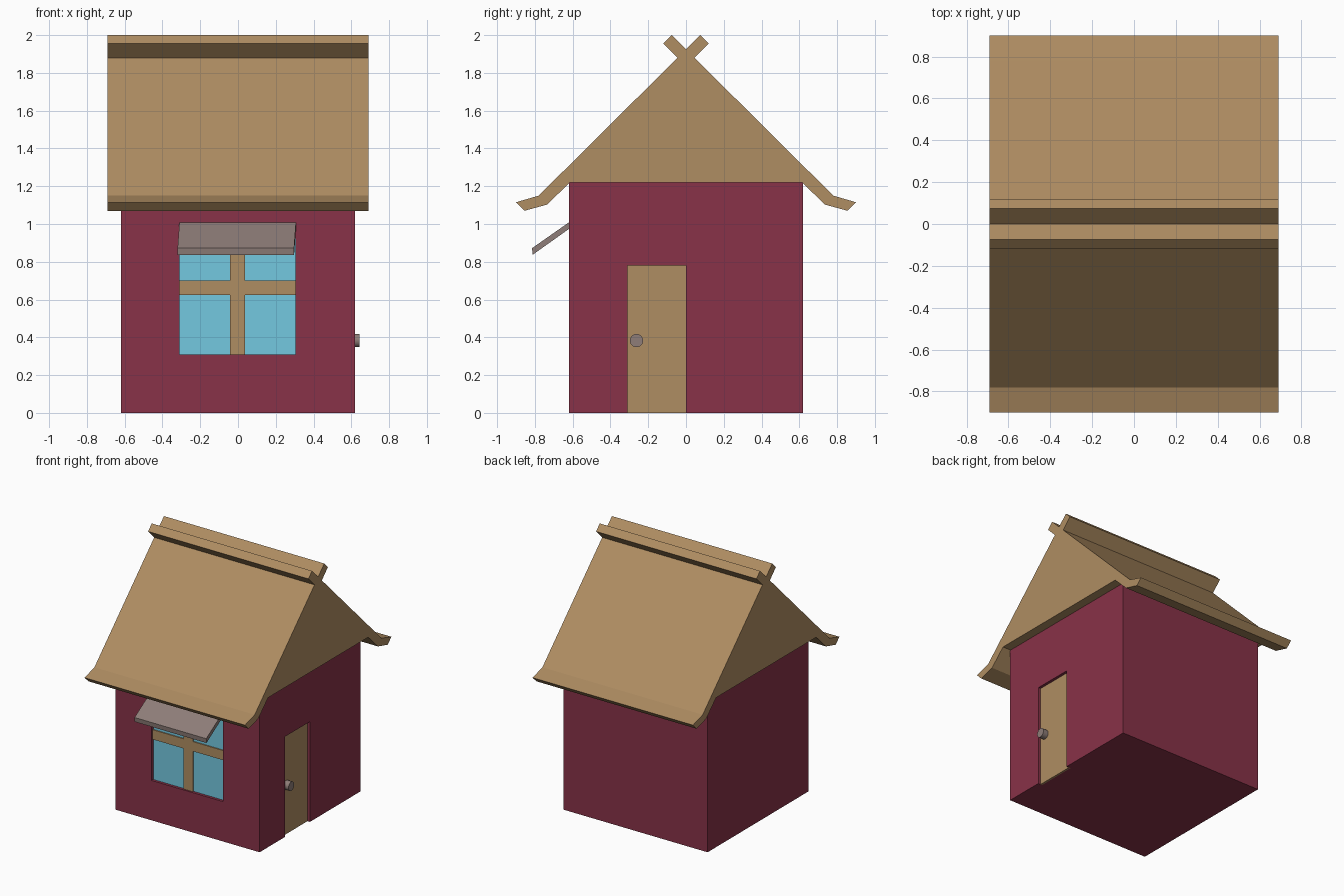
import bpy
import bmesh
from math import pi
from mathutils import Matrix

if "Cube" in bpy.data.objects:
    bpy.data.objects.remove(bpy.data.objects["Cube"], do_unlink=True)


def material(name, rgb):
    # sRGB bytes to linear values
    lin = [((c / 255 + 0.055) / 1.055) ** 2.4 for c in rgb]
    mat = bpy.data.materials.new(name)
    mat.use_nodes = True
    mat.diffuse_color = (*lin, 1)
    mat.node_tree.nodes["Principled BSDF"].inputs["Base Color"].default_value = (*lin, 1)
    return mat


WOOD = material("tan wood", (175, 141, 98))
WALL = material("wine red wall", (136, 50, 72))
GLASS = material("light blue glass", (116, 200, 224))
GREY = material("warm grey", (142, 125, 120))


def finish(name, bm, mat):
    bmesh.ops.recalc_face_normals(bm, faces=bm.faces)
    mesh = bpy.data.meshes.new(name)
    bm.to_mesh(mesh)
    bm.free()
    mesh.materials.append(mat)
    obj = bpy.data.objects.new(name, mesh)
    bpy.context.collection.objects.link(obj)
    return obj


def box(name, x, y, z, mat):
    bm = bmesh.new()
    bmesh.ops.create_cube(bm, size=1)
    for v in bm.verts:
        for axis, (lo, hi) in enumerate((x, y, z)):
            v.co[axis] = lo if v.co[axis] < 0 else hi
    return finish(name, bm, mat)


def prism(name, profile, x0, x1, mat, shear=0.0):
    """Extrude a (y, z) profile along x; shear slides its outer edge sideways."""
    bm = bmesh.new()
    face = bm.faces.new([bm.verts.new((x0, y, z)) for y, z in profile])
    geom = bmesh.ops.extrude_face_region(bm, geom=[face])["geom"]
    bmesh.ops.translate(bm, vec=(x1 - x0, 0, 0),
                        verts=[g for g in geom if isinstance(g, bmesh.types.BMVert)])
    for v in bm.verts:
        if v.co.y < -0.7:
            v.co.x += shear
    return finish(name, bm, mat)


def cut(target, cutter):
    mod = target.modifiers.new("opening", "BOOLEAN")
    mod.operation = "DIFFERENCE"
    mod.solver = "EXACT"
    mod.object = cutter
    bpy.context.view_layer.objects.active = target
    bpy.ops.object.modifier_apply(modifier=mod.name)
    bpy.data.objects.remove(cutter, do_unlink=True)


W = 0.62            # half width of the house
R = W - 0.025       # depth plane of the recessed door and window
WIN_X, WIN_Z = (-0.31, 0.305), (0.31, 0.99)
DOOR_Y, DOOR_TOP = (-0.31, 0.0), 0.78

# Walls with shallow openings
walls = box("walls", (-W, W), (-W, W), (0, 1.22), WALL)
cut(walls, box("window_cutter", WIN_X, (-W - 0.1, -R), WIN_Z, WALL))
cut(walls, box("door_cutter", (R, W + 0.1), DOOR_Y, (-0.1, DOOR_TOP), WALL))

# Roof: solid gable with crossed ridge boards and flared eaves
half = [(0.075, 2.0), (0.12, 1.955), (0.045, 1.88), (0.78, 1.15),
        (0.9, 1.115), (0.855, 1.07), (0.735, 1.103), (0.615, 1.22)]
roof_profile = [(0, 1.925)] + half + [(-y, z) for y, z in reversed(half)]
prism("roof", roof_profile, -0.69, 0.69, WOOD)

# Window
box("window_glass", WIN_X, (-R - 0.004, -R + 0.01), WIN_Z, GLASS)
box("window_upright", (-0.042, 0.038), (-R - 0.012, -R), WIN_Z, WOOD)
box("window_crossbar", WIN_X, (-R - 0.012, -R), (0.625, 0.7), WOOD)

# Sloping awning
prism("awning", [(-0.615, 1.012), (-0.815, 0.872), (-0.812, 0.837), (-0.615, 0.977)],
      -0.31, 0.307, GREY, shear=-0.01)

# Door and knob
box("door", (R - 0.01, R + 0.004), DOOR_Y, (0, DOOR_TOP), WOOD)
bm = bmesh.new()
bmesh.ops.create_cone(bm, cap_ends=True, segments=24, radius1=0.035, radius2=0.035, depth=0.045,
                      matrix=Matrix.Translation((R + 0.025, -0.262, 0.383)) @ Matrix.Rotation(pi / 2, 4, "Y"))
knob = finish("door_knob", bm, GREY)
bpy.ops.object.select_all(action="DESELECT")
knob.select_set(True)
bpy.context.view_layer.objects.active = knob
bpy.ops.object.shade_smooth_by_angle()
